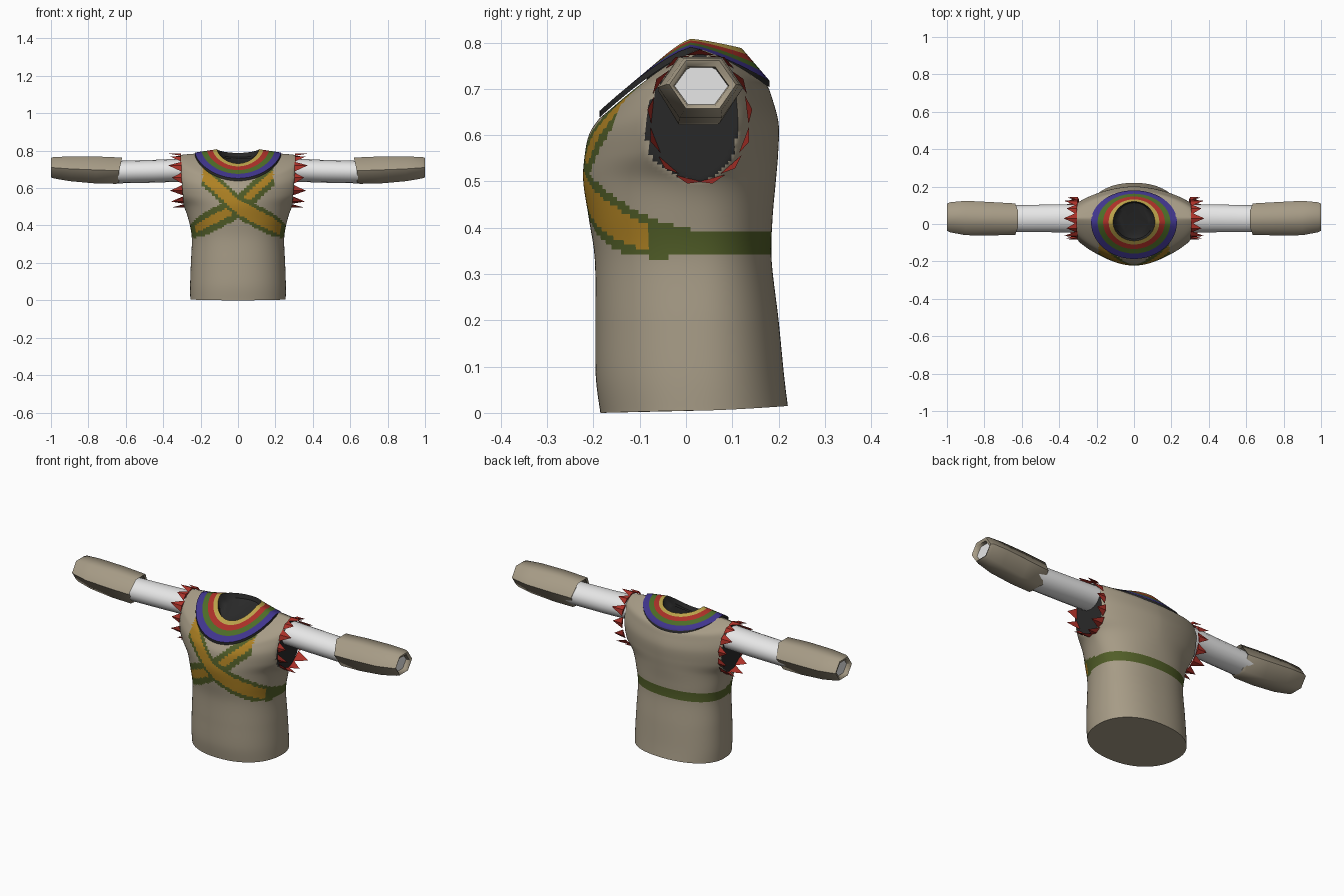
import bpy, bmesh, math
from mathutils import Vector

if "Cube" in bpy.data.objects:
    bpy.data.objects.remove(bpy.data.objects["Cube"])


def material(name, r, g, b):
    m = bpy.data.materials.new(name)
    m.diffuse_color = [(c / 255) ** 2.2 for c in (r, g, b)] + [1]
    m.use_nodes = True
    m.node_tree.nodes["Principled BSDF"].inputs["Base Color"].default_value = m.diffuse_color
    return m


TAN = material("tan cloth", 165, 154, 133)
GREEN = material("olive green", 82, 94, 44)
GOLD = material("gold", 172, 128, 40)
DARK = material("dark lining", 46, 46, 46)
RED = material("red", 170, 52, 44)
PURPLE = material("purple", 66, 56, 140)
LEAF = material("leaf green", 78, 108, 44)
YELLOW = material("pale yellow", 185, 160, 75)
WHITE = material("white", 240, 240, 240)


def loft(name, rings, mats, caps=(False, False), rule=None, angle=40):
    """Skin closed rings of equal length; rule(centre, row) picks the material."""
    bm = bmesh.new()
    rows = [[bm.verts.new(p) for p in ring] for ring in rings]
    n = len(rows[0])
    for r, (a, b) in enumerate(zip(rows, rows[1:])):
        for i in range(n):
            j = (i + 1) % n
            f = bm.faces.new((a[i], a[j], b[j], b[i]))
            if rule:
                f.material_index = rule(f.calc_center_median(), r)
    if caps[0]:
        bm.faces.new(rows[0])
    if caps[1]:
        bm.faces.new(rows[-1])
    bmesh.ops.recalc_face_normals(bm, faces=bm.faces)
    return finish(name, bm, mats, angle)


def finish(name, bm, mats, angle):
    me = bpy.data.meshes.new(name)
    bm.to_mesh(me)
    bm.free()
    for m in mats:
        me.materials.append(m)
    ob = bpy.data.objects.new(name, me)
    bpy.context.collection.objects.link(ob)
    bpy.context.view_layer.objects.active = ob
    ob.select_set(True)
    if angle:
        bpy.ops.object.shade_smooth_by_angle(angle=math.radians(angle))
    ob.select_set(False)
    return ob


def spline(rows, steps):
    """Catmull-Rom interpolation through rows of numbers."""
    out = []
    for i in range(len(rows) - 1):
        p0, p1 = rows[max(i - 1, 0)], rows[i]
        p2, p3 = rows[i + 1], rows[min(i + 2, len(rows) - 1)]
        for k in range(steps):
            t = k / steps
            out.append([b + .5 * t * (c - a + t * (2*a - 5*b + 4*c - d + t * (3*(b - c) + d - a)))
                        for a, b, c, d in zip(p0, p1, p2, p3)])
    return out + [list(rows[-1])]


YC = 0.03   # depth of the shoulder line


def clip_x(z):
    return .29 + .02 * min(max((z - .5) / .25, 0), 1)


def body_ring(row, count=128):
    hx, yf, yb, zf, zs, zb, n = row
    pts = []
    for i in range(count):
        a = math.tau * (i + .5) / count
        c, s = math.cos(a), math.sin(a)
        x = hx * math.copysign(abs(c) ** (2 / n), c)
        y = YC + (yb - YC if s > 0 else YC - yf) * math.copysign(abs(s) ** (2 / n), s)
        z = zs + ((zb if s > 0 else zf) - zs) * abs(s) ** 1.3
        lim = clip_x(z)
        pts.append((max(-lim, min(lim, x)), y, z))
    return pts


# Torso rows: half width, front y, back y, front z, side z, back z, roundness
body = [(.255, -.185, .220, .000, .005, .015, 2.2),
        (.256, -.195, .212, .080, .080, .080, 2.2),
        (.252, -.196, .200, .200, .200, .200, 2.2),
        (.247, -.197, .185, .330, .330, .330, 2.2),
        (.262, -.210, .187, .420, .420, .420, 2.1),
        (.290, -.222, .194, .500, .500, .500, 1.9),
        (.345, -.219, .199, .555, .570, .560, 1.75),
        (.372, -.210, .200, .600, .665, .625, 1.7),
        (.360, -.192, .186, .630, .740, .680, 1.7),
        (.320, -.180, .176, .642, .774, .706, 1.8),
        (.215, -.172, .165, .648, .786, .716, 2.0)]


def stripe_centre(x):
    return .5 - .52 * x if x > 0 else .5 - .93 * x


def torso_rule(c, row):
    if c.z > .5 and abs(c.x) > clip_x(c.z) - .0015:
        return 3                                   # armhole
    if c.y > YC:
        return 1 if abs(c.z - .367) < .027 else 0  # back belt
    hw = .027 + .038 * min((YC - c.y) / .2, 1)
    for x, gold in ((c.x, .62), (-c.x, .4)):       # crossed sashes
        d = abs(c.z - stripe_centre(x))
        if d < hw and x > -.19:
            return 2 if d < hw * gold and c.y < -.08 else 1
    return 0


loft("torso", [body_ring(r) for r in spline(body, 9)],
     [TAN, GREEN, GOLD, DARK], (True, False), torso_rule)


# Collar: concentric coloured bands draped over the shoulders
def collar_ring(t, drop=0.0, count=48):
    mix = lambda a, b: a + (b - a) * t
    pts = []
    for i in range(count):
        a = math.tau * i / count
        c, s = math.cos(a), math.sin(a)
        y = .01 + s * (mix(.17, .11) if s > 0 else mix(.197, .1))
        zs = mix(.79, .808)
        ze = mix(.718, .788) if s > 0 else mix(.652, .732)
        pts.append((mix(.23, .112) * c, y, zs + (ze - zs) * abs(s) ** 1.3 - drop))
    return pts


collar_t = [0, 0, .15, .3, .42, .55, .67, .8, .9, 1]
loft("collar", [collar_ring(t, .014 if i == 0 else 0) for i, t in enumerate(collar_t)],
     [PURPLE, LEAF, RED, YELLOW, DARK],
     rule=lambda c, r: 4 if r == 0 else (r - 1) // 2, angle=50)

# Dark hollow inside the neck
loft("neck_hollow", [collar_ring(1), collar_ring(1.1, .03), collar_ring(1.3, .05)],
     [DARK], (False, True))


def arm_ring(x, cy, cz, ry, rz, count, skew=0.0):
    pts = []
    for i in range(count):
        a = math.tau * i / count
        pts.append((x - skew * math.sin(a), cy + ry * math.cos(a), cz + rz * math.sin(a)))
    return pts


for side, s in (("right", 1), ("left", -1)):
    flip = lambda ring: [(s * x, y, z) for x, y, z in ring]

    # White under-sleeve
    loft(side + "_sleeve",
         [flip(arm_ring(*p, 16)) for p in ((.28, .03, .697, .076, .062),
                                           (.45, .03, .69, .074, .061),
                                           (.66, .028, .685, .072, .06),
                                           (.975, .033, .705, .058, .045))],
         [WHITE], (True, True))

    # Six-sided cuff with a rolled-in opening at the wrist
    cuff = [(.635, .026, .693, .079, .070, 0), (.635, .026, .693, .084, .081, .018),
            (.76, .028, .697, .089, .083, .006), (.90, .032, .703, .092, .076, 0),
            (.985, .036, .709, .080, .066, 0), (1.0, .036, .709, .072, .060, 0),
            (.995, .033, .706, .060, .048, 0), (.95, .033, .706, .055, .043, 0)]
    loft(side + "_cuff", [flip(arm_ring(*p[:5], 6, p[5])) for p in cuff], [TAN], angle=62)

    # Red pointed trim around the armhole
    bm = bmesh.new()
    for i in range(13):
        a = math.tau * (i + .25) / 13
        out = Vector((0, math.cos(a), math.sin(a)))
        along = Vector((0, -math.sin(a), math.cos(a)))
        y, z = YC + .102 * out.y, .638 + .135 * out.z
        base = Vector((clip_x(z) - .004, y, z))
        length = .055 + .015 * (i % 2)
        tip = base + Vector((length, 0, 0)) + out * .012
        pts = [base + along * .031, base - along * .031, base + out * .012, tip]
        v = [bm.verts.new((s * p.x, p.y, p.z)) for p in pts]
        for tri in ((0, 1, 2), (0, 1, 3), (1, 2, 3), (2, 0, 3)):
            bm.faces.new([v[k] for k in tri])
    bmesh.ops.recalc_face_normals(bm, faces=bm.faces)
    finish(side + "_shoulder_points", bm, [RED], 0)
